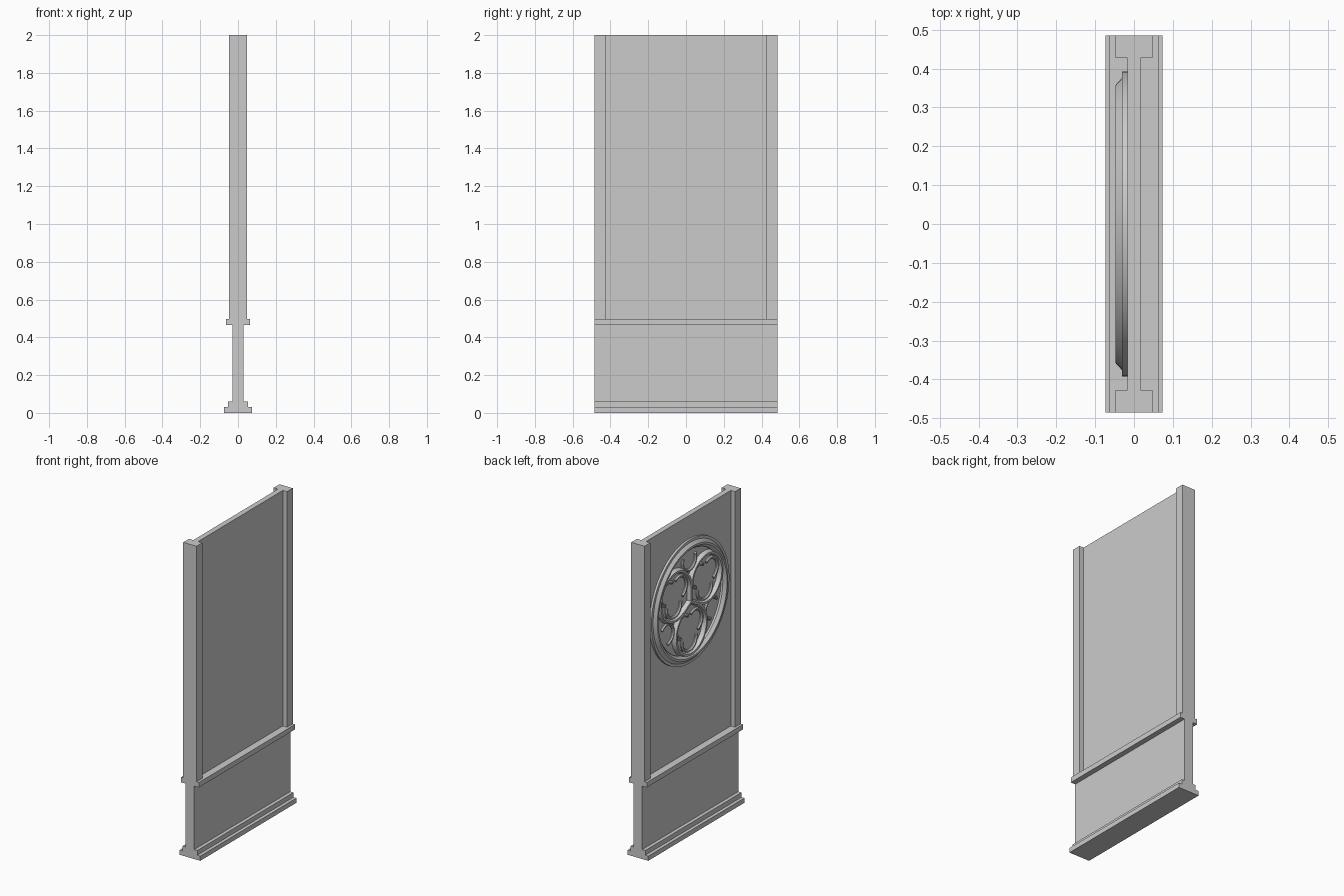
import bpy, math
from mathutils import Vector

if "Cube" in bpy.data.objects:
    bpy.data.objects.remove(bpy.data.objects["Cube"])

HALF_Y = 0.485      # half length of the wall panel
FACE = -0.017       # carved face of the upper panel
CZ = 1.46           # height of the rosette centre


def make(name, verts, faces, smooth=False):
    mesh = bpy.data.meshes.new(name)
    mesh.from_pydata(verts, [], faces)
    ob = bpy.data.objects.new(name, mesh)
    bpy.context.collection.objects.link(ob)
    bpy.ops.object.select_all(action='DESELECT')
    ob.select_set(True)
    bpy.context.view_layer.objects.active = ob
    bpy.ops.object.mode_set(mode='EDIT')
    bpy.ops.mesh.select_all(action='SELECT')
    bpy.ops.mesh.normals_make_consistent(inside=False)
    bpy.ops.object.mode_set(mode='OBJECT')
    if smooth:
        bpy.ops.object.shade_smooth_by_angle(angle=math.radians(30))
    return ob


def box(name, hx, y0, y1, z0, z1):
    v = [(x, y, z) for x in (-hx, hx) for y in (y0, y1) for z in (z0, z1)]
    f = [(0, 1, 3, 2), (4, 6, 7, 5), (0, 4, 5, 1), (2, 3, 7, 6), (0, 2, 6, 4), (1, 5, 7, 3)]
    return make(name, v, f)


def sweep(name, pts, profile, closed=False):
    """Carry an (outward offset, x) profile along a path drawn on the panel face."""
    n, m, verts, faces = len(pts), len(profile), [], []
    for i, p in enumerate(pts):
        a = pts[i - 1] if closed or i else p
        b = pts[(i + 1) % n] if closed or i < n - 1 else p
        t = (b - a).normalized()
        nrm = Vector((t.y, -t.x))
        for off, x in profile:
            q = p + nrm * off
            verts.append((x, q.x, CZ + q.y))
    for i in range(n if closed else n - 1):
        for j in range(m):
            k, a, b = (j + 1) % m, i * m, ((i + 1) % n) * m
            faces.append((a + j, a + k, b + k, b + j))
    if not closed:
        faces += [tuple(range(m)), tuple(range((n - 1) * m, n * m))]
    return make(name, verts, faces, True)


def polar(r, deg):
    return Vector((r * math.cos(math.radians(deg)), r * math.sin(math.radians(deg))))


def arc(centre, r, a0, a1, n, closed=False):
    return [centre + polar(r, a0 + (a1 - a0) * i / n) for i in range(n if closed else n + 1)]


def bar(w, top):
    """Chamfered moulding section of half width w."""
    return [(w, FACE + 0.004), (w, FACE - 0.006), (w * 0.4, top), (-w * 0.4, top),
            (-w, FACE - 0.006), (-w, FACE + 0.004)]


# Wall: stepped plinth, dado, rail and upper panel
box("plinth", 0.073, -HALF_Y, HALF_Y, 0, 0.03)
box("plinth_step", 0.052, -HALF_Y, HALF_Y, 0.03, 0.06)
box("dado", 0.03, -HALF_Y, HALF_Y, 0.06, 0.465)
box("rail", 0.063, -HALF_Y, HALF_Y, 0.465, 0.497)
box("upper_panel", 0.017, -0.427, 0.427, 0.497, 2)
for side, s in (("left", 1), ("right", -1)):
    box("post_" + side, 0.047, s * 0.427, s * HALF_Y, 0.497, 2)

# Rosette rim on the -x face
rim = [(r - 0.36, x) for r, x in ((0.393, -0.013), (0.393, -0.031), (0.376, -0.031),
       (0.357, -0.048), (0.345, -0.048), (0.328, -0.030), (0.328, -0.013))]
sweep("rosette_rim", arc(Vector((0, 0)), 0.36, 0, 360, 64, True), rim, True)

# Three teardrop lobes meeting at the centre, each with an inner trefoil
for i in range(3):
    d = 30 + 120 * i
    c = polar(0.18, d)
    sweep(f"lobe_{i}", arc(c, 0.152, d - 150, d + 150, 40), bar(0.016, -0.042))
    sweep(f"lobe_stem_{i}", [Vector((0, 0)), polar(0.1, d + 60)], bar(0.016, -0.0415))
    for k in range(3):
        e = d + 120 * k
        sweep(f"foil_{i}_{k}", arc(c + polar(0.065, e), 0.072, e - 95, e + 95, 18),
              bar(0.010, -0.030))
    # cusped arc in the gap between two lobes and the rim
    g = d + 60
    sweep(f"gap_arc_{i}", arc(polar(0.262, g), 0.066, g + 70, g + 290, 18), bar(0.009, -0.030))
